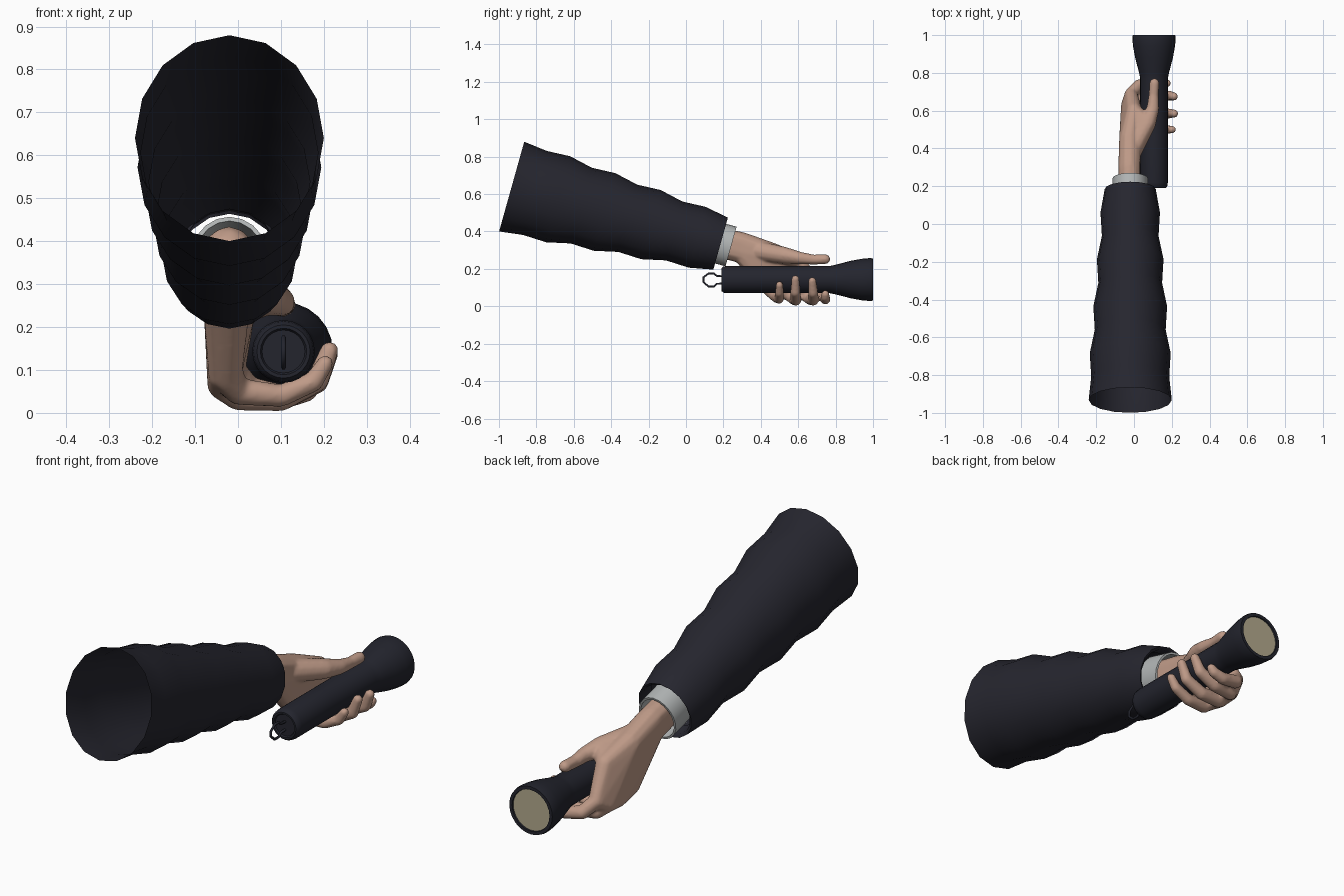
import bpy, bmesh, math
from mathutils import Vector

if "Cube" in bpy.data.objects:
    bpy.data.objects.remove(bpy.data.objects["Cube"])


def material(name, rgb):
    m = bpy.data.materials.new(name)
    m.diffuse_color = (*rgb, 1)
    m.use_nodes = True
    m.node_tree.nodes["Principled BSDF"].inputs["Base Color"].default_value = m.diffuse_color
    return m


NAVY = material("dark navy cloth", (0.019, 0.019, 0.028))
BLACK = material("dark torch casing", (0.017, 0.018, 0.027))
GREY = material("pale grey cuff", (0.45, 0.47, 0.47))
SKIN = material("skin", (0.52, 0.325, 0.245))
LENS = material("cream lens", (0.45, 0.40, 0.27))


def finish(name, bm, mat, angle=40):
    me = bpy.data.meshes.new(name)
    bm.to_mesh(me)
    bm.free()
    ob = bpy.data.objects.new(name, me)
    bpy.context.collection.objects.link(ob)
    me.materials.append(mat)
    bpy.ops.object.select_all(action='DESELECT')
    ob.select_set(True)
    bpy.context.view_layer.objects.active = ob
    bpy.ops.object.shade_smooth_by_angle(angle=math.radians(angle))
    return ob


def tube(name, rings, mat, up=(0, 0, 1), sides=16, caps=(False, False), angle=40):
    """Loft elliptical rings (centre, x radius, up radius) that share one tilt."""
    bm = bmesh.new()
    up = Vector(up).normalized()
    loops = []
    for c, rx, ru in rings:
        loops.append([bm.verts.new(Vector(c) + Vector((1, 0, 0)) * rx * math.cos(a) + up * ru * math.sin(a))
                      for a in (2 * math.pi * k / sides for k in range(sides))])
    for a, b in zip(loops, loops[1:]):
        for k in range(sides):
            j = (k + 1) % sides
            bm.faces.new((a[k], b[k], b[j], a[j]))
    if caps[0]:
        bm.faces.new(loops[0])
    if caps[1]:
        bm.faces.new(loops[-1][::-1])
    if any(caps):
        bmesh.ops.recalc_face_normals(bm, faces=bm.faces)
    return finish(name, bm, mat, angle)


# Sleeve: tapering tilted tube, every second ring puffed out as a crease
UP = (0, 0.27, 0.963)
BACK, FRONT = Vector((-0.02, -0.932, 0.64)), Vector((-0.02, 0.185, 0.335))
AXIS = (FRONT - BACK).normalized()
rings = []
for i in range(10):
    t = i / 9
    puff = 0 if i in (0, 9) else (0.013 if i % 2 == 0 else -0.004)
    rings.append((BACK.lerp(FRONT, t), 0.22 - 0.085 * t + puff, 0.249 - 0.105 * t + puff))
rings.append((FRONT - AXIS * 0.01, 0.122, 0.131))      # turned-in hem
rings.append((FRONT - AXIS * 0.07, 0.118, 0.127))
tube("sleeve", rings, NAVY, UP, 16, angle=50)

# Shirt cuff: thin-walled ring showing past the sleeve
c0, c1 = FRONT - AXIS * 0.06, FRONT + AXIS * 0.058
tube("shirt_cuff", [(c0, 0.084, 0.1), (c0, 0.094, 0.11), (c1, 0.094, 0.11),
                    (c1, 0.084, 0.1), (c0, 0.084, 0.1)], GREY, UP, 20)


# Hand: hulls around spheres, fused and softened
ico = bmesh.new()
bmesh.ops.create_icosphere(ico, subdivisions=2, radius=1)
DIRS = [v.co.copy() for v in ico.verts]
ico.free()


def hull(bm, balls):
    verts = [bm.verts.new(Vector(b[:3]) + d * b[3]) for b in balls for d in DIRS]
    bmesh.ops.convex_hull(bm, input=verts)
    bmesh.ops.delete(bm, geom=[v for v in bm.verts if not v.link_faces], context='VERTS')


def chain(bm, balls):
    for a, b in zip(balls, balls[1:]):
        hull(bm, [a, b])


hand = bmesh.new()
wrist = [(-0.025, 0.30, 0.338, 0.06), (-0.025, 0.30, 0.288, 0.06)]
hull(hand, [(-0.022, 0.12, 0.375, 0.06), (-0.022, 0.12, 0.335, 0.06)] + wrist)
hull(hand, wrist + [(-0.025, 0.45, 0.29, 0.055), (0.0, 0.60, 0.24, 0.043),
                    (-0.03, 0.45, 0.09, 0.04), (-0.035, 0.55, 0.068, 0.038),
                    (-0.033, 0.63, 0.068, 0.036), (-0.015, 0.69, 0.10, 0.034)])
# thumb
chain(hand, [(-0.01, 0.39, 0.295, 0.055), (0.07, 0.53, 0.272, 0.046), (0.1, 0.61, 0.258, 0.034),
             (0.104, 0.68, 0.25, 0.027), (0.108, 0.745, 0.252, 0.027)])
hull(hand, [(-0.01, 0.39, 0.295, 0.05), (0.07, 0.53, 0.272, 0.044), (0.0, 0.60, 0.24, 0.04)])
# four fingers curling under the torch and up its far side
chain(hand, [(-0.015, 0.69, 0.1, 0.034), (0.025, 0.735, 0.055, 0.031), (0.11, 0.745, 0.037, 0.028),
             (0.16, 0.745, 0.05, 0.025), (0.175, 0.745, 0.066, 0.021)])
chain(hand, [(-0.033, 0.63, 0.068, 0.036), (0.0, 0.665, 0.038, 0.032), (0.1, 0.68, 0.033, 0.03),
             (0.185, 0.68, 0.072, 0.027), (0.212, 0.675, 0.135, 0.022)])
chain(hand, [(-0.035, 0.55, 0.068, 0.038), (0.0, 0.58, 0.038, 0.033), (0.1, 0.588, 0.033, 0.03),
             (0.185, 0.585, 0.075, 0.027), (0.213, 0.585, 0.145, 0.022)])
chain(hand, [(-0.03, 0.45, 0.09, 0.04), (0.0, 0.485, 0.05, 0.032), (0.1, 0.497, 0.04, 0.027),
             (0.175, 0.5, 0.072, 0.024), (0.203, 0.5, 0.115, 0.02)])
hand_ob = finish("hand", hand, SKIN)
rm = hand_ob.modifiers.new("fuse", 'REMESH')
rm.mode, rm.voxel_size, rm.use_smooth_shade = 'VOXEL', 0.007, True
sm = hand_ob.modifiers.new("soften", 'SMOOTH')
sm.factor, sm.iterations = 0.5, 5
for m in ("fuse", "soften"):
    bpy.ops.object.modifier_apply(modifier=m)
bpy.ops.object.shade_smooth()


# Torch: lathed casing with a flared head
def lathe(name, profile, mat, caps, angle=35):
    return tube(name, [((0.106, y, 0.143), r, r) for y, r in profile], mat, sides=24, caps=caps, angle=angle)


lathe("torch_casing", [(0.197, 0.05), (0.19, 0.054), (0.19, 0.062), (0.20, 0.07), (0.22, 0.073),
                       (0.46, 0.073), (0.77, 0.073), (0.80, 0.079), (0.88, 0.1), (0.94, 0.111),
                       (0.985, 0.115), (1.0, 0.112), (1.0, 0.097), (0.99, 0.095)], BLACK, (True, True))
lathe("torch_lens", [(0.988, 0.0955), (0.994, 0.0955)], LENS, (True, True))

# Wrist-strap loop on the tail
cu = bpy.data.curves.new("tail_loop", 'CURVE')
cu.dimensions = '3D'
cu.bevel_depth, cu.bevel_resolution, cu.resolution_u = 0.006, 1, 4
cu.use_fill_caps = True
path = [(0.2, 0.16), (0.165, 0.162), (0.15, 0.175), (0.12, 0.175), (0.093, 0.155),
        (0.093, 0.13), (0.12, 0.106), (0.15, 0.106), (0.165, 0.12), (0.2, 0.122)]
sp = cu.splines.new('POLY')
sp.points.add(len(path) - 1)
for p, (y, z) in zip(sp.points, path):
    p.co = (0.106, y, z, 1)
loop = bpy.data.objects.new("tail_loop", cu)
bpy.context.collection.objects.link(loop)
cu.materials.append(BLACK)
bpy.ops.object.select_all(action='DESELECT')
loop.select_set(True)
bpy.context.view_layer.objects.active = loop
bpy.ops.object.convert(target='MESH')
